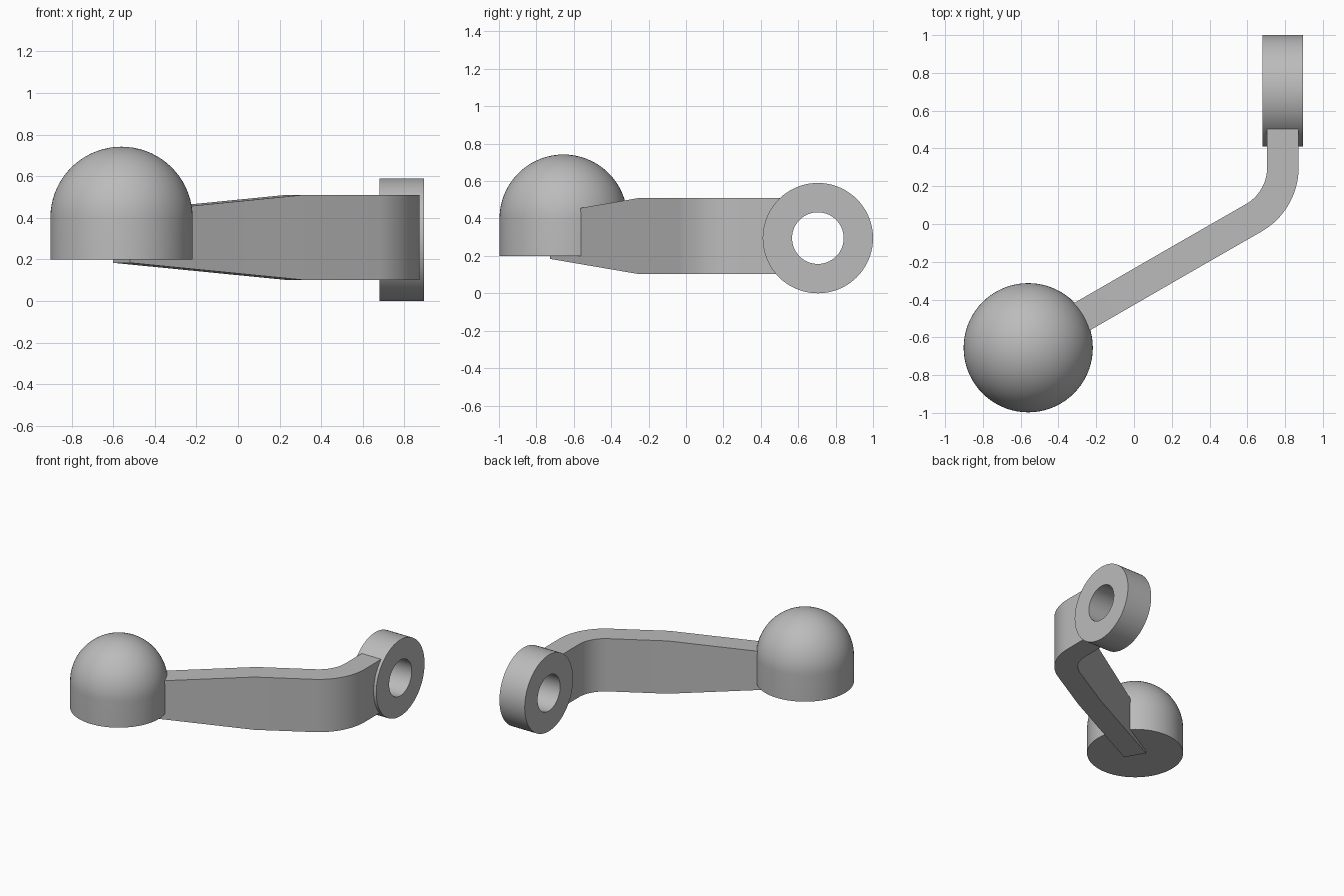
import bpy, bmesh, math
from mathutils import Vector

if "Cube" in bpy.data.objects:
    bpy.data.objects.remove(bpy.data.objects["Cube"])

grey = bpy.data.materials.new("plain_grey")
grey.diffuse_color = (0.5, 0.5, 0.5, 1)
grey.use_nodes = True
grey.node_tree.nodes["Principled BSDF"].inputs["Base Color"].default_value = grey.diffuse_color


def make_object(name, bm, smooth_angle=30):
    bmesh.ops.recalc_face_normals(bm, faces=bm.faces)
    mesh = bpy.data.meshes.new(name)
    bm.to_mesh(mesh)
    bm.free()
    mesh.materials.append(grey)
    ob = bpy.data.objects.new(name, mesh)
    bpy.context.collection.objects.link(ob)
    bpy.ops.object.select_all(action='DESELECT')
    ob.select_set(True)
    bpy.context.view_layer.objects.active = ob
    bpy.ops.object.shade_smooth_by_angle(angle=math.radians(smooth_angle))
    return ob


def lathe(name, profile, axis, center, closed, steps=72):
    """Spin (radius, height) points around the z or x axis."""
    bm = bmesh.new()

    def place(r, h):
        return Vector((r, 0, h)) if axis == 'Z' else Vector((h, r, 0))
    vs = [bm.verts.new(place(r, h) + center) for r, h in profile]
    pairs = list(zip(vs, vs[1:])) + ([(vs[-1], vs[0])] if closed else [])
    edges = [bm.edges.new(p) for p in pairs]
    direction = (0, 0, 1) if axis == 'Z' else (1, 0, 0)
    bmesh.ops.spin(bm, geom=vs + edges, cent=center, axis=direction,
                   angle=math.tau, steps=steps, use_merge=True)
    bmesh.ops.remove_doubles(bm, verts=bm.verts, dist=1e-5)
    return make_object(name, bm)


# Domed knob: straight skirt with a hemisphere on top
knob_at = Vector((-0.56, -0.655, 0))
R = 0.342
dome = [(R * math.cos(a), 0.4 + R * math.sin(a))
        for a in (math.pi / 2 * i / 18 for i in range(18))]
lathe("knob", [(0, 0.2), (R, 0.2)] + dome + [(0, 0.4 + R)], 'Z', knob_at, False)

# Ring eye around the x axis
lathe("ring_eye", [(0.138, -0.108), (0.295, -0.108), (0.295, 0.108), (0.138, 0.108)],
      'X', Vector((0.787, 0.705, 0.295)), True)

# Arm: tapered straight run, 60 degree bend, short straight into the ring
HALF = 0.0835
bend = Vector((0.48, 0.30, 0))
bend_r = 0.3085
bend_in = math.radians(-60)
path = [(knob_at, bend_in, 0.184, 0.428),
        (Vector((0.27, -0.176, 0)), bend_in, 0.102, 0.51)]
for i in range(17):
    a = bend_in * (1 - i / 16)
    p = bend + bend_r * Vector((math.cos(a), math.sin(a), 0))
    path.append((p, a, 0.102, 0.51))
path.append((Vector((0.7885, 0.53, 0)), 0.0, 0.102, 0.51))

bm = bmesh.new()
sections = []
for p, a, low, high in path:
    side = Vector((math.cos(a), math.sin(a), 0)) * HALF
    sections.append([bm.verts.new(p + s * side + Vector((0, 0, z)))
                     for s, z in ((-1, low), (1, low), (1, high), (-1, high))])
for s, t in zip(sections, sections[1:]):
    for i in range(4):
        j = (i + 1) % 4
        bm.faces.new((s[i], s[j], t[j], t[i]))
bm.faces.new(sections[0])
bm.faces.new(sections[-1])
make_object("crank_arm", bm, 20)
